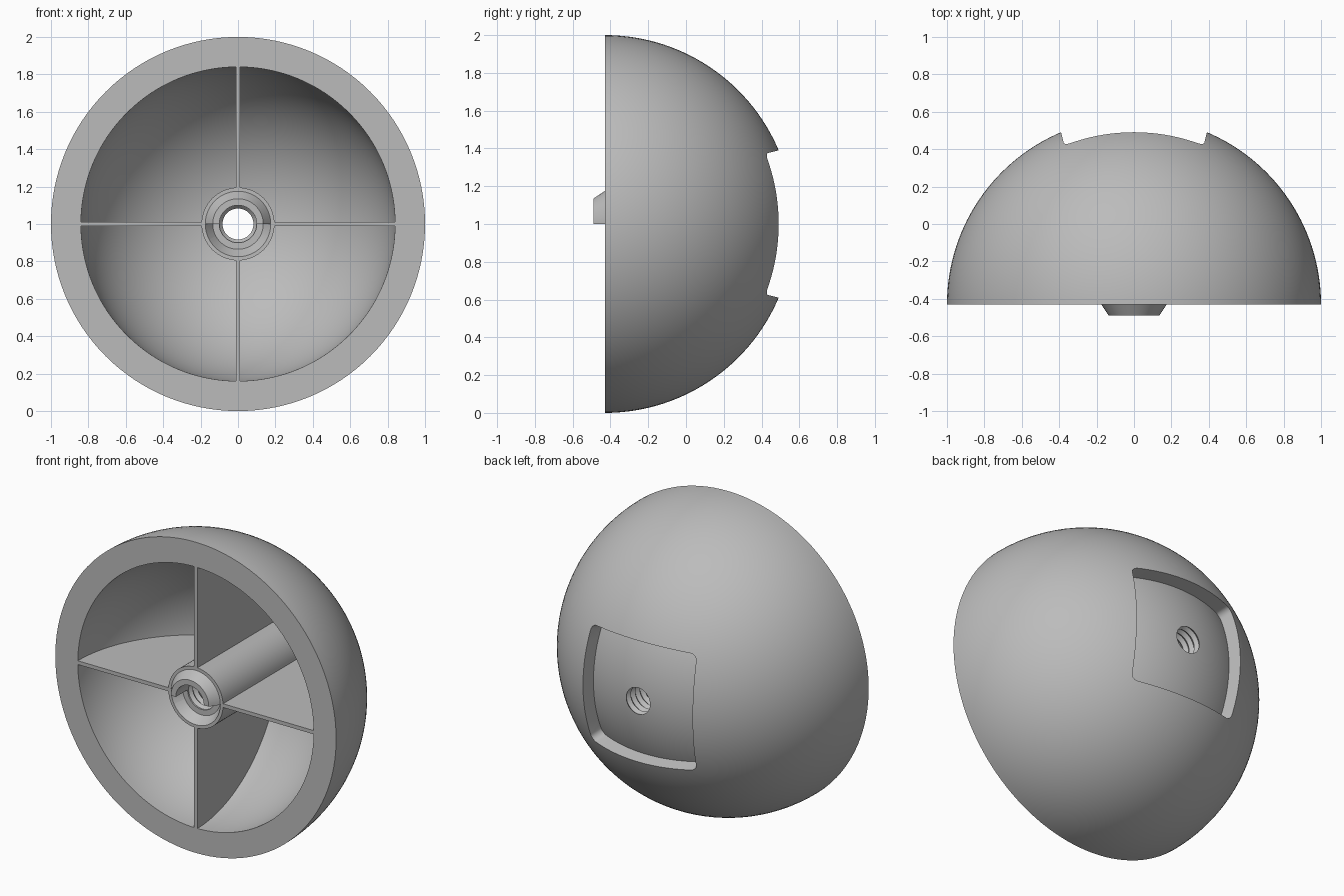
import bpy, bmesh
from math import pi, sin, cos, asin, sqrt

old = bpy.data.objects.get("Cube")
if old:
    bpy.data.objects.remove(old)

FACE = -0.43    # plane of the open front
MID = 1.0       # height of the dome axis
BOSS = 0.195    # radius of the central hub

grey = bpy.data.materials.new("plain grey")
grey.use_nodes = True
colour = (0.5, 0.5, 0.5, 1)
grey.diffuse_color = colour
grey.node_tree.nodes["Principled BSDF"].inputs["Base Color"].default_value = colour


def finish(name, bm):
    bmesh.ops.remove_doubles(bm, verts=bm.verts, dist=1e-5)
    bmesh.ops.recalc_face_normals(bm, faces=bm.faces)
    mesh = bpy.data.meshes.new(name)
    bm.to_mesh(mesh)
    bm.free()
    mesh.materials.append(grey)
    ob = bpy.data.objects.new(name, mesh)
    bpy.context.collection.objects.link(ob)
    return ob


def lathe(name, profile, start=0.0, sweep=2 * pi, steps=128):
    """Turn a closed (radius, y) outline about the dome axis."""
    bm = bmesh.new()
    full = sweep > 6.28
    rings = []
    for i in range(steps if full else steps + 1):
        a = start + sweep * i / steps
        rings.append([bm.verts.new((r * cos(a), y, MID + r * sin(a))) for r, y in profile])
    n = len(profile)
    for i in range(steps):
        a, b = rings[i], rings[(i + 1) % len(rings)]
        for j in range(n):
            k = (j + 1) % n
            if profile[j][0] == 0 and profile[k][0] == 0:
                continue
            bm.faces.new((a[j], a[k], b[k], b[j]))
    if not full:
        bm.faces.new(rings[0])
        bm.faces.new(rings[-1])
    return finish(name, bm)


def arc(radius, first, last, steps=40):
    return [(radius * cos(t), FACE + radius * sin(t))
            for t in (first + (last - first) * i / steps for i in range(steps + 1))]


def pole(points):
    return points[:-1] + [(0, points[-1][1])]


def cut(ob, tool):
    mod = ob.modifiers.new("cut", 'BOOLEAN')
    mod.operation = 'DIFFERENCE'
    mod.solver = 'EXACT'
    mod.object = tool
    bpy.context.view_layer.update()
    bpy.context.view_layer.objects.active = ob
    bpy.ops.object.modifier_apply(modifier=mod.name)


# Tapered, round-cornered block for the square pocket
def pocket_block():
    bm = bmesh.new()
    loops = []
    for y in (0.2, 0.7):
        half = 0.39 + 0.25 * (y - 0.49)
        round_r = 0.04
        loop = []
        for q in range(4):
            sx, sz = ((1, 1), (-1, 1), (-1, -1), (1, -1))[q]
            for i in range(7):
                a = pi / 2 * (q + i / 6)
                loop.append(bm.verts.new((sx * (half - round_r) + round_r * cos(a), y,
                                          MID + sz * (half - round_r) + round_r * sin(a))))
        loops.append(loop)
    n = len(loops[0])
    for i in range(n):
        k = (i + 1) % n
        bm.faces.new((loops[0][i], loops[0][k], loops[1][k], loops[1][i]))
    bm.faces.new(loops[0])
    bm.faces.new(loops[1])
    return finish("pocket_cutter", bm)


# Cutters: pocket with a domed floor, threaded bore, half countersink
pocket = pocket_block()
floor = lathe("floor_cutter", pole(arc(0.92, 0, pi / 2)) + [(0, FACE)])
cut(pocket, floor)

thread = [(0, -0.6), (0.1, -0.6), (0.1, -0.36)]
for i in range(38):
    thread.append((0.083 if i % 2 == 0 else 0.1, -0.34 + 0.023 * i))
thread += [(0.083, 0.6), (0, 0.6)]
bore = lathe("bore_cutter", thread, steps=48)
countersink = lathe("countersink_cutter",
                    [(0, -0.5), (0.175, -0.5), (0.175, FACE), (0.135, -0.37), (0, -0.37)],
                    pi, pi, 32)

# Dome shell
shell = lathe("dome_shell", pole(arc(1.0, 0, pi / 2)) + pole(arc(0.84, 0, pi / 2))[::-1])
cut(shell, pocket)
cut(shell, bore)

# Hub with its half socket
hub = lathe("hub", [(0, FACE), (BOSS, FACE), (BOSS, 0.43), (0, 0.43)], steps=64)
cut(hub, countersink)
cut(hub, bore)

# Raised half collar on the hub
collar = lathe("half_collar", [(0.1, -0.42), (0.1, -0.49), (0.135, -0.49),
                               (0.175, FACE), (0.175, -0.42)], 0, pi, 32)

# Four ribs joining hub and shell
parts = [shell, hub, collar]
inner = BOSS - 0.005
for name, turn in (("left_rib", 0), ("top_rib", 1), ("right_rib", 2), ("bottom_rib", 3)):
    bm = bmesh.new()
    outline = [(inner, FACE)] + arc(0.842, 0, pi / 2 - asin(inner / 0.842))
    c, s = round(cos(turn * pi / 2)), round(sin(turn * pi / 2))
    sides = [[bm.verts.new((r * c - t * s, y, MID + r * s + t * c)) for r, y in outline]
             for t in (-0.012, 0.012)]
    n = len(outline)
    for i in range(n):
        k = (i + 1) % n
        bm.faces.new((sides[0][i], sides[0][k], sides[1][k], sides[1][i]))
    for side in sides:
        bm.faces.new(side)
    parts.append(finish(name, bm))

for tool in (pocket, floor, bore, countersink):
    bpy.data.objects.remove(tool)

# Smooth curved surfaces, keep crisp edges
bpy.ops.object.select_all(action='DESELECT')
for ob in parts:
    ob.select_set(True)
bpy.context.view_layer.objects.active = shell
bpy.ops.object.shade_smooth_by_angle(angle=0.5)
